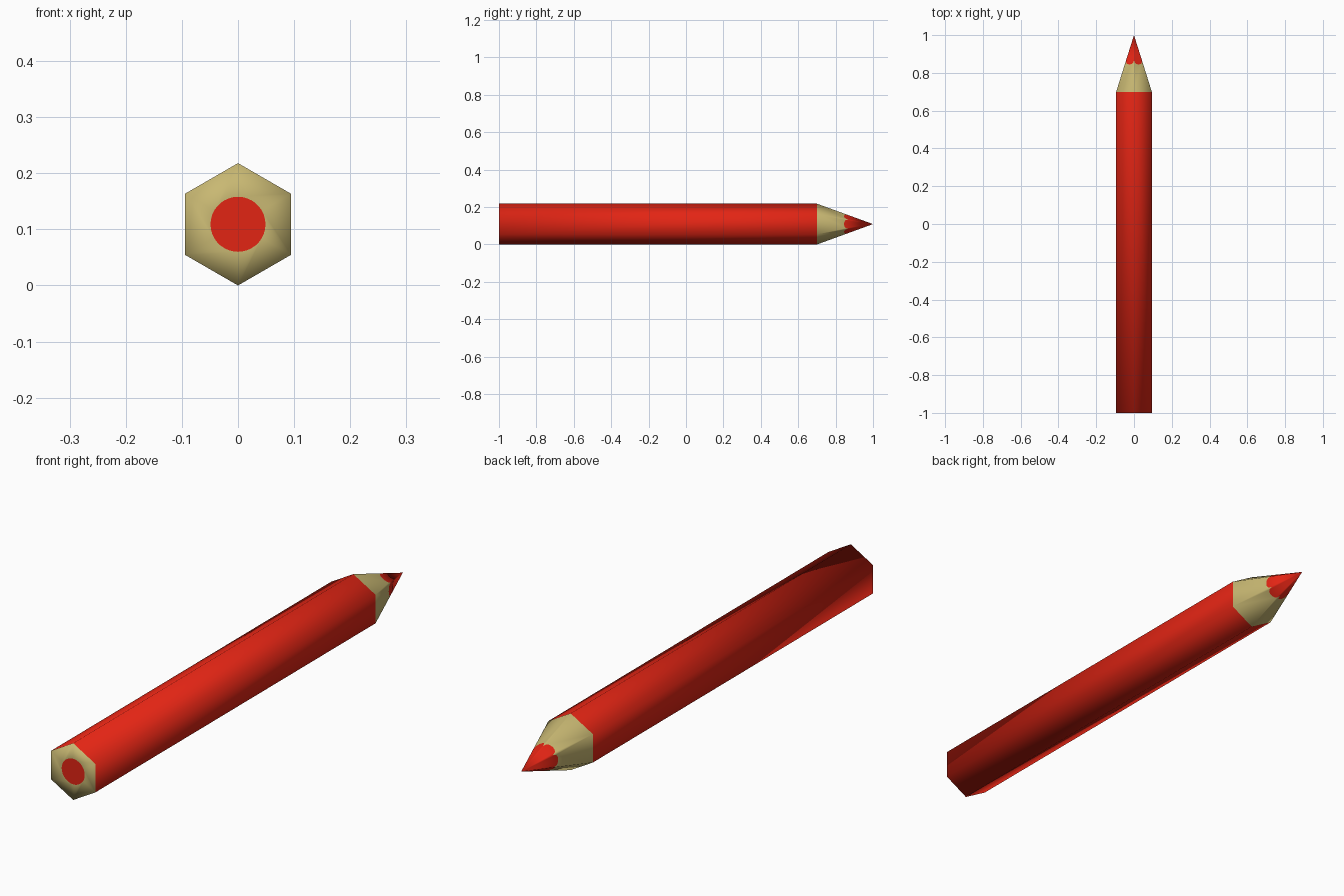
import bpy, bmesh
from math import sin, cos, pi, sqrt
from mathutils import Vector

if "Cube" in bpy.data.objects:
    bpy.data.objects.remove(bpy.data.objects["Cube"])

R, END, SHOULDER, TIP = 0.109, -1.0, 0.70, 1.0   # hexagon radius and stations along y
CORE_R, CORE_SEGS, LOBE_STEPS = 0.049, 36, 10


def material(name, color):
    m = bpy.data.materials.new(name)
    m.diffuse_color = (*color, 1)
    m.use_nodes = True
    m.node_tree.nodes["Principled BSDF"].inputs["Base Color"].default_value = m.diffuse_color
    return m


red = material("red", (0.76, 0.018, 0.007))
wood = material("wood", (0.58, 0.48, 0.17))


def ring_point(r, k, n, y):
    a = pi / 2 + 2 * pi * k / n
    return Vector((r * cos(a), y, R + r * sin(a)))


def finish(bm, name, mats):
    bmesh.ops.recalc_face_normals(bm, faces=bm.faces)
    for f in bm.faces:
        f.smooth = True
    me = bpy.data.meshes.new(name)
    bm.to_mesh(me)
    bm.free()
    ob = bpy.data.objects.new(name, me)
    for m in mats:
        me.materials.append(m)
    bpy.context.collection.objects.link(ob)


# Scalloped line where the paring meets the lead: one lobe per hexagon side
apex = Vector((0, TIP, R))
lobes = []
for k in range(6):
    a, b = ring_point(R, k, 6, SHOULDER), ring_point(R, k + 1, 6, SHOULDER)
    for i in range(LOBE_STEPS):
        f = i / LOBE_STEPS
        y = 0.868 - 0.023 * sqrt(1 - (2 * f - 1) ** 2)
        lobes.append(apex.lerp(a.lerp(b, f), (TIP - y) / (TIP - SHOULDER)))

# Painted barrel with the pared wood and the cut wooden end
bm = bmesh.new()
back = [bm.verts.new(ring_point(R, k, 6, END)) for k in range(6)]
front = [bm.verts.new(ring_point(R, k, 6, SHOULDER)) for k in range(6)]
scallop = [bm.verts.new(p) for p in lobes]
core = [bm.verts.new(ring_point(CORE_R, k, CORE_SEGS, END)) for k in range(CORE_SEGS)]
step = CORE_SEGS // 6
for k in range(6):
    j = (k + 1) % 6
    bm.faces.new((back[k], back[j], front[j], front[k]))
    edge = [scallop[(k * LOBE_STEPS + i) % len(scallop)] for i in range(LOBE_STEPS + 1)]
    arc = [core[(k * step + i) % CORE_SEGS] for i in range(step + 1)]
    for verts in ([front[j], front[k]] + edge, [back[j], back[k]] + arc):
        bm.faces.new(verts).material_index = 1
finish(bm, "barrel", (red, wood))

# Sharpened lead point
bm = bmesh.new()
rim = [bm.verts.new(p) for p in lobes]
top = bm.verts.new(apex)
for i, v in enumerate(rim):
    bm.faces.new((v, rim[(i + 1) % len(rim)], top))
finish(bm, "lead_point", (red,))

# Lead visible at the flat end
bm = bmesh.new()
disc = bm.faces.new([bm.verts.new(ring_point(CORE_R, k, CORE_SEGS, END)) for k in range(CORE_SEGS)])
disc.normal_update()
if disc.normal.y > 0:
    disc.normal_flip()
me = bpy.data.meshes.new("lead_end")
bm.to_mesh(me)
bm.free()
me.materials.append(red)
bpy.context.collection.objects.link(bpy.data.objects.new("lead_end", me))
